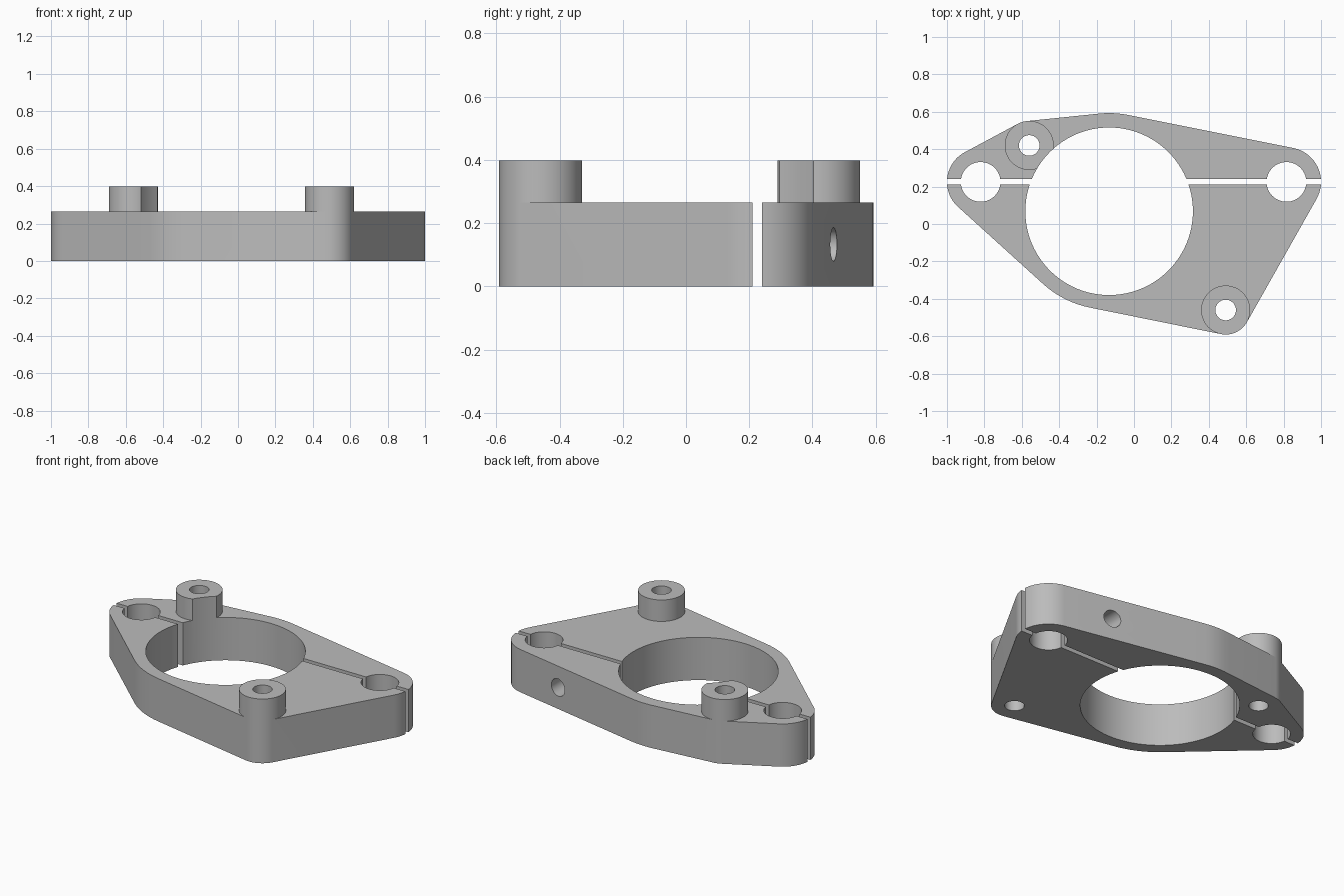
import bpy, bmesh, math
from mathutils import Vector, geometry

cube = bpy.data.objects.get("Cube")
if cube:
    bpy.data.objects.remove(cube)

THICK, BOSS_TOP = 0.265, 0.398
SLOT = (0.21, 0.24)
SEGS = 96
BORE = (-0.133, 0.068)
CLAMPS = [(-0.82, 0.225), (0.815, 0.225)]
REAR_BOSS, FRONT_BOSS = (-0.56, 0.42), (0.49, -0.46)
BOSS_R = 0.131

grey = bpy.data.materials.new("plain_grey")
grey.use_nodes = True
colour = (0.5, 0.5, 0.5, 1)
grey.diffuse_color = colour
grey.node_tree.nodes["Principled BSDF"].inputs["Base Color"].default_value = colour


def circle(centre, r):
    angles = [2 * math.pi * i / SEGS for i in range(SEGS)]
    return [Vector((centre[0] + r * math.cos(a), centre[1] + r * math.sin(a))) for a in angles]


def prism(name, outline, z0, z1, keep=None):
    """Extrude an outline; keep is 'front' or 'rear' of the clamping slot."""
    bm = bmesh.new()
    base = bm.faces.new([bm.verts.new((p.x, p.y, z0)) for p in outline])
    if keep:
        front = keep == "front"
        bmesh.ops.bisect_plane(bm, geom=bm.verts[:] + bm.edges[:] + bm.faces[:],
                               plane_co=(0, SLOT[0] if front else SLOT[1], 0),
                               plane_no=(0, 1, 0), clear_outer=front, clear_inner=not front)
    top = bmesh.ops.extrude_face_region(bm, geom=bm.faces[:], use_keep_orig=True)
    bmesh.ops.translate(bm, vec=(0, 0, z1 - z0),
                        verts=[v for v in top["geom"] if isinstance(v, bmesh.types.BMVert)])
    bmesh.ops.recalc_face_normals(bm, faces=bm.faces[:])
    mesh = bpy.data.meshes.new(name)
    bm.to_mesh(mesh)
    bm.free()
    mesh.materials.append(grey)
    obj = bpy.data.objects.new(name, mesh)
    bpy.context.collection.objects.link(obj)
    return obj


def combine(obj, tool, operation):
    mod = obj.modifiers.new("combine", "BOOLEAN")
    mod.operation, mod.solver, mod.object = operation, "EXACT", tool
    bpy.context.view_layer.objects.active = obj
    bpy.ops.object.modifier_apply(modifier=mod.name)


# Outline: tight wrap around the ring, clamp ends and bosses
rounds = circle(BORE, 0.525) + circle(REAR_BOSS, BOSS_R) + circle(FRONT_BOSS, BOSS_R)
for c, r in zip(CLAMPS, (0.18, 0.185)):
    rounds += circle(c, r)
outline = [rounds[i] for i in geometry.convex_hull_2d(rounds)]

# Cutters: main bore, clamp holes, boss holes and the cross screw hole
cutters = [prism("bore_cutter", circle(BORE, 0.448), -0.1, 0.6)]
cutters += [prism("clamp_hole_cutter", circle(c, 0.106), -0.1, 0.6) for c in CLAMPS]
cutters += [prism("boss_hole_cutter", circle(c, 0.055), -0.1, 0.6) for c in (REAR_BOSS, FRONT_BOSS)]
screw = prism("screw_hole_cutter", circle((0, 0), 0.053), 0, 0.7)
screw.rotation_euler.x = -math.pi / 2
screw.location = (0.55, 0, 0.133)
cutters.append(screw)
bpy.context.view_layer.update()

# The two clamp halves, each carrying one boss
for side, centre in (("front", FRONT_BOSS), ("rear", REAR_BOSS)):
    half = prism(side + "_clamp_half", outline, 0, THICK, keep=side)
    boss = prism(side + "_boss", circle(centre, BOSS_R), THICK, BOSS_TOP)
    combine(half, boss, "UNION")
    bpy.data.objects.remove(boss)
    for cutter in cutters:
        combine(half, cutter, "DIFFERENCE")
    bpy.ops.object.select_all(action="DESELECT")
    half.select_set(True)
    bpy.context.view_layer.objects.active = half
    bpy.ops.object.shade_smooth_by_angle(angle=math.radians(30))

for cutter in cutters:
    bpy.data.objects.remove(cutter)
